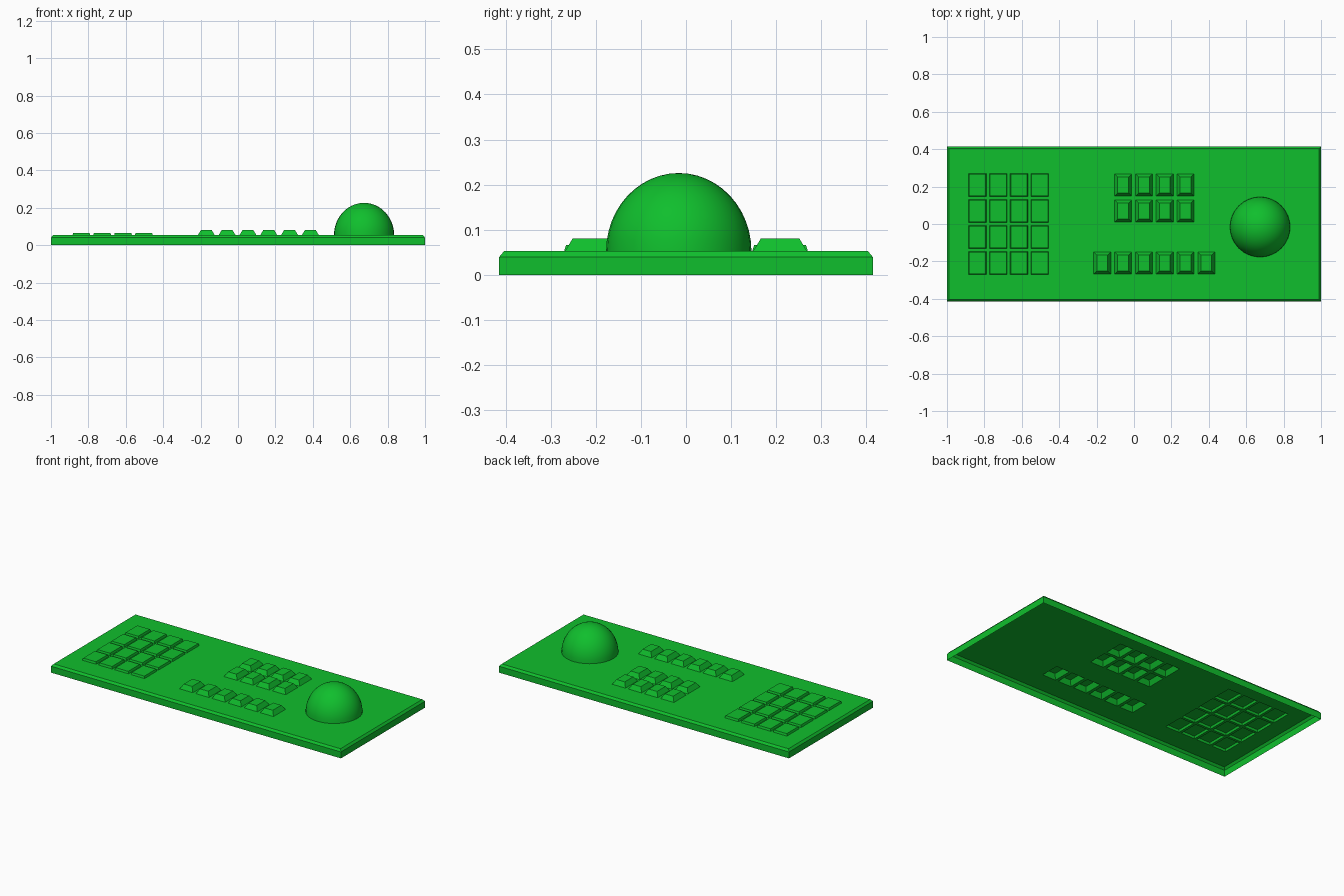
import bpy, bmesh, math

if "Cube" in bpy.data.objects:
    bpy.data.objects.remove(bpy.data.objects["Cube"])

HX, HY = 1.0, 0.414          # half size of the panel
RIM_Z, TOP_Z = 0.04, 0.053   # start of the chamfer, top surface
CH = 0.011                   # chamfer width
CW, RH = 0.1113, 0.139       # key cell width and depth
X0 = -0.893                  # left edge of the key grid

green = bpy.data.materials.new("green")
green.diffuse_color = (0.005, 0.52, 0.026, 1)
green.use_nodes = True
green.node_tree.nodes["Principled BSDF"].inputs["Base Color"].default_value = green.diffuse_color


def finish(name, bm):
    mesh = bpy.data.meshes.new(name)
    bm.to_mesh(mesh)
    bm.free()
    obj = bpy.data.objects.new(name, mesh)
    bpy.context.collection.objects.link(obj)
    mesh.materials.append(green)
    return obj


def raise_keys(bm, faces, base_inset, slope, height):
    """Inset each cell, then inset again and lift to form a tapered key."""
    bmesh.ops.inset_individual(bm, faces=faces, thickness=base_inset, use_even_offset=True)
    bmesh.ops.inset_individual(bm, faces=faces, thickness=slope, use_even_offset=True)
    for v in {v for f in faces for v in f.verts}:
        v.co.z += height


# Panel top: one grid whose cells line up with all three key blocks
xs = [-HX + CH] + [X0 + CW * i for i in range(13)] + [HX - CH]
ys = [-HY + CH] + [RH * j for j in range(-2, 3)] + [HY - CH]
bm = bmesh.new()
v = [[bm.verts.new((x, y, TOP_Z)) for x in xs] for y in ys]
low_keys, tall_keys = [], []
for j in range(len(ys) - 1):
    for i in range(len(xs) - 1):
        f = bm.faces.new((v[j][i], v[j][i + 1], v[j + 1][i + 1], v[j + 1][i]))
        col, row = i - 1, j - 1
        if 0 <= row < 4 and 0 <= col < 4:
            low_keys.append(f)
        elif (row == 0 and 6 <= col < 12) or (row in (2, 3) and 7 <= col < 11):
            tall_keys.append(f)

# Chamfer and side walls, open underneath
rim = [e for e in bm.edges if e.is_boundary]
for z, sx, sy in ((RIM_Z, HX / (HX - CH), HY / (HY - CH)), (0, 1, 1)):
    out = bmesh.ops.extrude_edge_only(bm, edges=rim)["geom"]
    for g in out:
        if isinstance(g, bmesh.types.BMVert):
            g.co = (g.co.x * sx, g.co.y * sy, z)
    rim = [g for g in out if isinstance(g, bmesh.types.BMEdge)]
bmesh.ops.recalc_face_normals(bm, faces=bm.faces)
bm.normal_update()
if low_keys[0].normal.z < 0:
    bmesh.ops.reverse_faces(bm, faces=bm.faces)

# Flat keypad on the left, tall tapered keys in the middle
raise_keys(bm, low_keys, 0.008, 0.004, 0.013)
raise_keys(bm, tall_keys, 0.010, 0.017, 0.028)
finish("keyed_panel", bm)

# Dome on the right, open at its base
bm = bmesh.new()
bmesh.ops.create_uvsphere(bm, u_segments=32, v_segments=24, radius=1)
bmesh.ops.delete(bm, geom=[p for p in bm.verts if p.co.z < -0.001], context="VERTS")
for p in bm.verts:
    p.co = (p.co.x * 0.161, p.co.y * 0.161, p.co.z * 0.173)
for f in bm.faces:
    f.smooth = True
dome = finish("dome", bm)
dome.location = (0.674, -0.016, TOP_Z)
